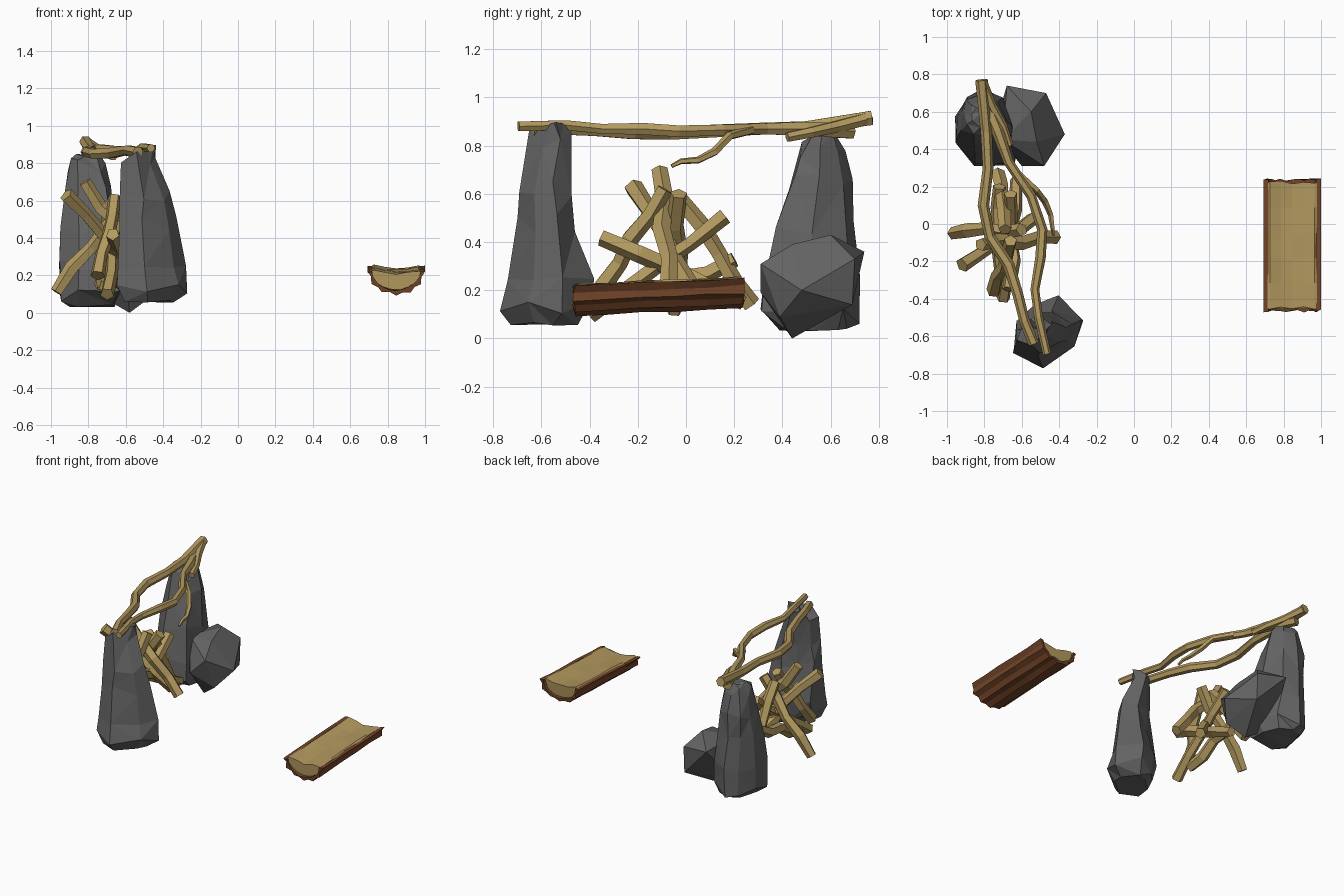
import bpy, bmesh, math, random
from mathutils import Vector

if "Cube" in bpy.data.objects:
    bpy.data.objects.remove(bpy.data.objects["Cube"])

random.seed(4)


def material(name, rgb):
    m = bpy.data.materials.new(name)
    m.diffuse_color = (*rgb, 1)
    m.use_nodes = True
    m.node_tree.nodes["Principled BSDF"].inputs["Base Color"].default_value = m.diffuse_color
    return m


STONE = material("stone", (0.125, 0.125, 0.128))
WOOD = material("wood", (0.45, 0.32, 0.115))
BARK = material("bark", (0.175, 0.06, 0.022))


def finish(name, bm, mat):
    bmesh.ops.recalc_face_normals(bm, faces=bm.faces)
    me = bpy.data.meshes.new(name)
    bm.to_mesh(me)
    bm.free()
    me.materials.append(mat)
    ob = bpy.data.objects.new(name, me)
    bpy.context.collection.objects.link(ob)
    return ob


def skin(bm, loops):
    """Join equal-sized rings of points into a closed tube."""
    rings = [[bm.verts.new(p) for p in loop] for loop in loops]
    n = len(rings[0])
    for a, b in zip(rings, rings[1:]):
        for i in range(n):
            j = (i + 1) % n
            bm.faces.new((a[i], a[j], b[j], b[i]))
    bm.faces.new(rings[0])
    bm.faces.new(rings[-1])


def standing_stone(name, outline, rings, jitter=0.012):
    """outline: footprint in 0..1; rings: (z, x0, x1, y0, y1)."""
    loops = []
    for k, (z, x0, x1, y0, y1) in enumerate(rings):
        dz = 0.01 if k in (0, len(rings) - 1) else 0.04
        loops.append([Vector((x0 + u * (x1 - x0) + random.uniform(-jitter, jitter),
                              y0 + v * (y1 - y0) + random.uniform(-jitter, jitter),
                              z + random.uniform(-dz, dz))) for u, v in outline])
    bm = bmesh.new()
    skin(bm, loops)
    bmesh.ops.triangulate(bm, faces=bm.faces)
    return finish(name, bm, STONE)


def stick(name, path, r0, r1, sides=6, wobble=0.0):
    """Faceted branch along a path, tapering from r0 to r1."""
    pts = [Vector(p) for p in path]
    if wobble:  # straight stick: add kinks along its length
        a, b = pts
        pts = [a.lerp(b, t) + Vector([random.uniform(-wobble, wobble) for _ in range(3)])
               * (0 < t < 1) for t in (0, 0.25, 0.5, 0.75, 1)]
    last = len(pts) - 1
    # reference axis: the world axis least aligned with the stick
    span = pts[-1] - pts[0]
    axis = min(range(3), key=lambda k: abs(span[k]))
    ref = Vector([float(k == axis) for k in range(3)])
    loops = []
    for i, p in enumerate(pts):
        d = (pts[min(i + 1, last)] - pts[max(i - 1, 0)]).normalized()
        s = d.cross(ref).normalized()
        t = s.cross(d)
        r = (r0 + (r1 - r0) * i / last) * random.uniform(0.88, 1.1)
        loops.append([p + r * (s * math.cos(q) + t * math.sin(q))
                      for q in (2 * math.pi * k / sides for k in range(sides))])
    bm = bmesh.new()
    skin(bm, loops)
    return finish(name, bm, WOOD)


# Two tall standing stones
standing_stone("front_stone",
               [(0, .2), (.06, .6), (.35, .85), (.68, 1), (1, .66), (.87, .3), (.42, 0)],
               [(.06, -.60, -.34, -.72, -.45), (.12, -.65, -.28, -.772, -.385),
                (.26, -.645, -.29, -.745, -.38), (.48, -.635, -.335, -.71, -.46),
                (.63, -.63, -.355, -.69, -.47), (.83, -.615, -.44, -.645, -.475),
                (.89, -.51, -.45, -.57, -.52)])
standing_stone("back_stone",
               [(0, .65), (.15, .9), (.45, 1), (.82, .88), (1, .5), (.95, .05), (.3, 0), (0, .3)],
               [(.04, -.91, -.67, .38, .66), (.10, -.945, -.63, .30, .71),
                (.26, -.945, -.63, .31, .715), (.46, -.945, -.66, .36, .70),
                (.65, -.93, -.69, .43, .68), (.79, -.90, -.72, .47, .66),
                (.84, -.86, -.75, .52, .62)])

# Low faceted boulder beside the back stone
bm = bmesh.new()
for p in [(-.68, .74, .36), (-.47, .69, .14), (-.37, .48, .20), (-.48, .31, .31),
          (-.60, .31, .19), (-.58, .44, 0), (-.55, .60, .43), (-.70, .45, .38),
          (-.47, .70, .33), (-.75, .50, .10), (-.46, .39, .09), (-.52, .44, .39)]:
    bm.verts.new(p)
bmesh.ops.convex_hull(bm, input=bm.verts)
finish("boulder", bm, STONE)

# Branches spanning the two stones
stick("left_spit_branch",
      [(-.535, -.64, .86), (-.585, -.52, .87), (-.62, -.38, .865), (-.67, -.22, .855), (-.77, -.07, .85),
       (-.805, .1, .86), (-.78, .3, .87), (-.79, .5, .875), (-.815, .77, .915)], .028, .034)
stick("right_spit_branch",
      [(-.465, -.695, .88), (-.51, -.5, .885), (-.53, -.35, .87), (-.50, -.18, .87), (-.49, -.03, .86),
       (-.55, .15, .865), (-.67, .33, .87), (-.73, .5, .87), (-.81, .69, .86)], .022, .032)
stick("spit_stub", [(-.665, .42, .835), (-.70, .52, .855), (-.76, .63, .88), (-.815, .765, .915)], .02, .032)
stick("spit_twig", [(-.62, .27, .865), (-.52, .18, .84), (-.475, .12, .775), (-.445, .05, .74),
                    (-.435, -.02, .735), (-.43, -.06, .715)], .022, .009, 5)

# Stacked firewood
for i, (a, b) in enumerate([
        ((-.97, -.05, .11), (-.60, -.03, .60)), ((-.92, -.22, .63), (-.54, .03, .20)),
        ((-.82, -.11, .70), (-.42, -.07, .22)), ((-.73, .27, .14), (-.69, -.03, .58)),
        ((-.70, -.40, .10), (-.66, .16, .51)), ((-.67, -.35, .42), (-.63, .24, .15)),
        ((-.75, -.36, .20), (-.66, -.09, .62)), ((-.71, -.28, .14), (-.72, .20, .33))]):
    stick(f"firewood_{i + 1}", (a, b), .038, .035, 5, 0.017)

# Split-log bench: ridged bark shell around a dished wooden core
CX, SLOPE = 0.846, 0.042


def log_z(y, z):
    return z + .235 + SLOPE * (y + .11)


def arc(rx, rz, n, ridge=0.0):
    return [((rx * (1 - ridge * (k % 2))) * math.cos(math.pi * (1 + k / n)),
             (rz * (1 - ridge * (k % 2))) * math.sin(math.pi * (1 + k / n))) for k in range(n + 1)]


bark = arc(.154, .125, 12, .10) + arc(.128, .098, 12)[::-1]
core = arc(.132, .10, 12) + [(x, z) for x, z in
                             ((.12, .006), (.06, -.006), (0, -.011), (-.06, -.006), (-.12, .006))]
for name, prof, y0, y1, mat in (("log_bark", bark, -.465, .235, BARK), ("log_core", core, -.45, .222, WOOD)):
    loops = []
    for k in range(6):
        loop = []
        for x, z in prof:
            end = k in (0, 5)
            y = y0 + (y1 - y0) * k / 5 + random.uniform(-.009, .009) * end
            loop.append(Vector((CX + x, y, log_z(y, z + random.uniform(-.004, .004)))))
        loops.append(loop)
    bm = bmesh.new()
    skin(bm, loops)
    finish(name, bm, mat)
